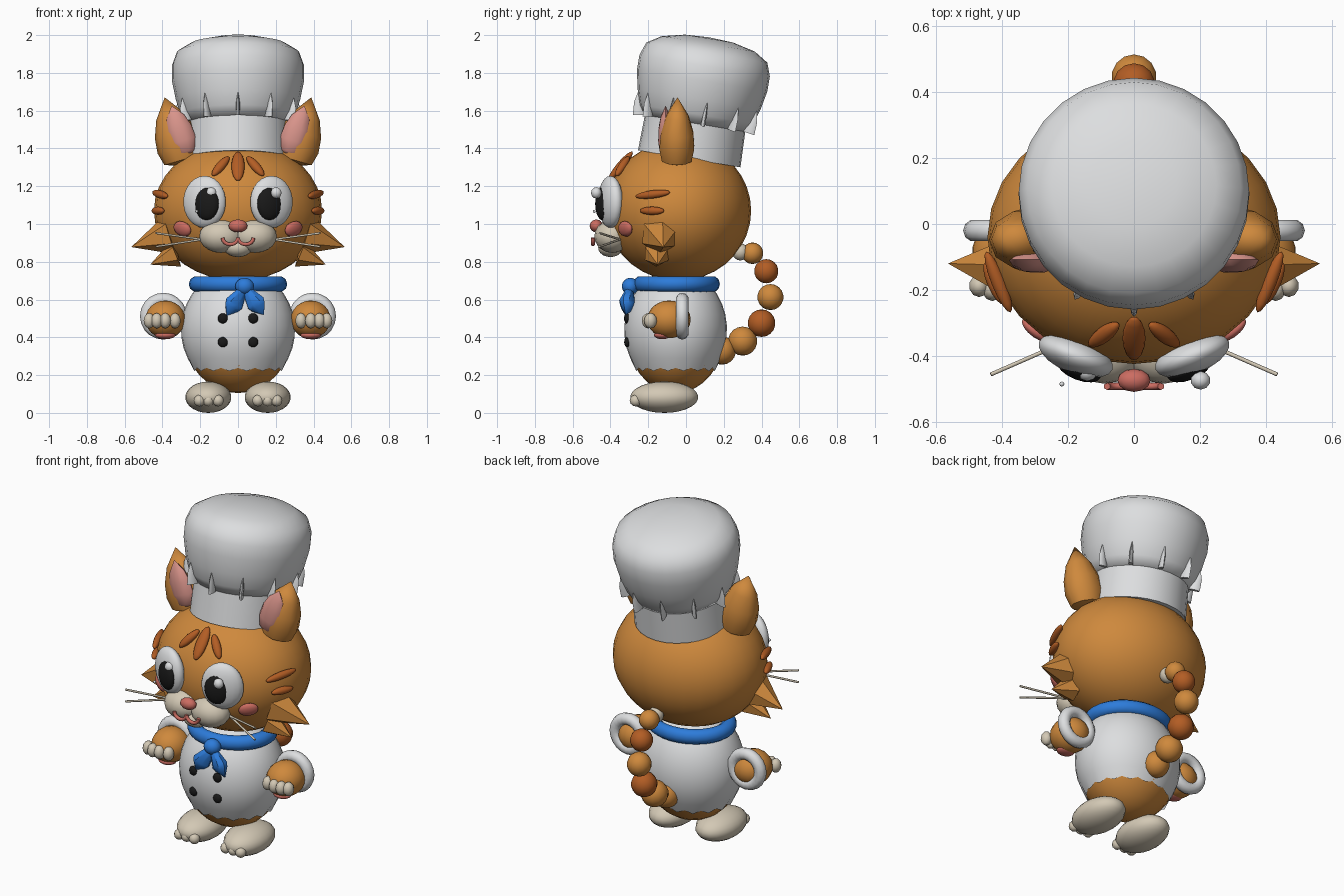
import bpy, bmesh
from math import sin, cos, pi, radians, sqrt
from mathutils import Vector, Matrix, Euler

if "Cube" in bpy.data.objects:
    bpy.data.objects.remove(bpy.data.objects["Cube"])


def material(name, rgb):
    m = bpy.data.materials.new(name)
    m.use_nodes = True
    m.diffuse_color = (*rgb, 1)
    m.node_tree.nodes["Principled BSDF"].inputs["Base Color"].default_value = (*rgb, 1)
    return m


ORANGE = material("orange fur", (.62, .25, .046))
RUST = material("rust stripes", (.45, .11, .018))
WHITE = material("white cloth", (.72, .73, .74))
CREAM = material("cream fur", (.65, .58, .46))
BLUE = material("blue scarf", (.026, .20, .70))
PINK = material("pink ear", (.70, .30, .26))
ROSE = material("rose nose", (.60, .15, .12))
BLACK = material("black", (.01, .01, .01))


def finish(name, bm, mat, matrix, angle=40):
    bmesh.ops.transform(bm, matrix=matrix, verts=bm.verts)
    bmesh.ops.recalc_face_normals(bm, faces=bm.faces)
    mesh = bpy.data.meshes.new(name)
    bm.to_mesh(mesh)
    bm.free()
    mesh.materials.append(mat)
    mesh.shade_smooth()
    mesh.set_sharp_from_angle(angle=radians(angle))
    ob = bpy.data.objects.new(name, mesh)
    bpy.context.collection.objects.link(ob)
    return ob


def ellipsoid(name, mat, loc, radii, rot=None, seg=16):
    """Scaled sphere; rot is a 4x4 rotation."""
    bm = bmesh.new()
    bmesh.ops.create_uvsphere(bm, u_segments=seg, v_segments=seg * 2 // 3, radius=1)
    m = Matrix.Translation(loc) @ (rot or Matrix()) @ Matrix.Diagonal((*radii, 1))
    return finish(name, bm, mat, m, 80)


def lathe(name, mat, profile, matrix, seg=16, closed=False, angle=40):
    """Spin (radius, height) points about local z."""
    bm = bmesh.new()
    vs = [bm.verts.new((r, 0, h)) for r, h in profile]
    pairs = list(zip(vs, vs[1:])) + ([(vs[-1], vs[0])] if closed else [])
    es = [bm.edges.new(p) for p in pairs]
    bmesh.ops.spin(bm, geom=vs + es, cent=(0, 0, 0), axis=(0, 0, 1),
                   angle=2 * pi, steps=seg, use_merge=True)
    bmesh.ops.remove_doubles(bm, verts=bm.verts, dist=1e-5)
    return finish(name, bm, mat, matrix, angle)


def aim(base, tip, scale=(1, 1, 1)):
    """Matrix placing local z along base to tip, scaled on the model's x, y first."""
    d = Vector(tip) - Vector(base)
    q = Vector((0, 0, 1)).rotation_difference(d)
    return Matrix.Translation(base) @ q.to_matrix().to_4x4() @ Matrix.Diagonal((*scale, 1))


def torus(name, mat, major, minor, matrix, seg=28):
    ring = [(major + minor * cos(i * pi / 5), minor * sin(i * pi / 5)) for i in range(10)]
    return lathe(name, mat, ring, matrix, seg, closed=True, angle=80)


def tube(name, mat, points, radius):
    cu = bpy.data.curves.new(name, "CURVE")
    cu.dimensions = "3D"
    cu.bevel_depth, cu.bevel_resolution, cu.use_fill_caps = radius, 1, True
    sp = cu.splines.new("POLY")
    sp.points.add(len(points) - 1)
    for p, co in zip(sp.points, points):
        p.co = (*co, 1)
    temp = bpy.data.objects.new(name + "_path", cu)
    mesh = bpy.data.meshes.new_from_object(temp)
    bpy.data.objects.remove(temp)
    mesh.materials.clear()
    mesh.materials.append(mat)
    mesh.shade_smooth()
    bpy.context.collection.objects.link(bpy.data.objects.new(name, mesh))


# Head, and markings that lie on its surface
HEAD, HEAD_R = Vector((0, -.04, 1.07)), Vector((.445, .385, .37))
ellipsoid("head", ORANGE, HEAD, HEAD_R, seg=28)


def marking(name, mat, near, along, radii):
    d = Vector([(p - c) / r for p, c, r in zip(near, HEAD, HEAD_R)]).normalized()
    n = Vector([a / r for a, r in zip(d, HEAD_R)]).normalized()
    t = Vector(along)
    t = (t - n * t.dot(n)).normalized()
    rot = Matrix((n.cross(t), n, t)).transposed().to_4x4()
    loc = HEAD + Vector([a * r for a, r in zip(d, HEAD_R)])
    ellipsoid(name, mat, loc + n * .008, radii, rot, 12)


marking("forehead_stripe_middle", RUST, (0, -.34, 1.3), (0, 0, 1), (.035, .022, .1))

# Body, jacket with a scalloped hem, scarf
ellipsoid("body", ORANGE, (0, -.055, .43), (.29, .262, .325), seg=24)
hem = -.68
arc = [(cos(a), sin(a)) for a in [hem + i * (pi / 2 - hem) / 12 for i in range(13)]]
jacket = lathe("jacket", WHITE, arc, Matrix.Translation((0, -.055, .44))
               @ Matrix.Diagonal((.302, .272, .32, 1)), 32, angle=80)
low = min(v.co.z for v in jacket.data.vertices) + .005
for i, v in enumerate([v for v in jacket.data.vertices if v.co.z < low]):
    v.co.z -= .018 * (i % 2)
for sx in (-1, 1):
    for z in (.5, .375):
        y = -.055 - .272 * sqrt(1 - (.08 / .302) ** 2 - ((z - .44) / .32) ** 2)
        ellipsoid("button", BLACK, (sx * .08, y, z), (.027, .016, .027), seg=12)
torus("scarf_ring", BLUE, .218, .043,
      Matrix.Translation((0, -.05, .682)) @ Matrix.Diagonal((1, .88, 1, 1)))
ellipsoid("scarf_knot", BLUE, (.035, -.295, .67), (.05, .045, .045), seg=12)
for x in (-.06, .14):
    lathe("scarf_tail", BLUE, [(0, 0), (.025, .015), (.056, .105), (.045, .13), (0, .18)],
          aim((.035, -.295, .665), (x, -.32, .515), (1, .75, 1)), 8)

# Muzzle, nose and chin
ellipsoid("chin", CREAM, (0, -.40, .875), (.075, .065, .05))
ellipsoid("nose", ROSE, (0, -.475, .99), (.05, .035, .034), seg=12)

for s, side in ((-1, "right"), (1, "left")):
    # Face
    ellipsoid(side + "_muzzle", CREAM, (s * .09, -.39, .935), (.115, .095, .088))
    tube(side + "_mouth", ROSE,
         [(s * .041 + .041 * cos(a), -.493, .927 + .035 * sin(a))
          for a in [pi + i * pi / 8 for i in range(9)]], .011)
    yaw = Matrix.Rotation(s * radians(21), 4, "Z")
    ellipsoid(side + "_eye", WHITE, (s * .177, -.40, 1.117), (.12, .055, .138), yaw, 20)
    ellipsoid(side + "_pupil", BLACK, (s * .167, -.442, 1.107), (.07, .032, .087), yaw)
    ellipsoid(side + "_eye_shine", WHITE, (.03 + s * .172, -.462 - s * .013, 1.165),
              (.03, .028, .03), seg=10)
    ellipsoid(side + "_eye_glint", WHITE, (-.047 + s * .172, -.468 + s * .018, 1.067),
              (.008, .008, .008), seg=8)
    marking(side + "_blush", ROSE, (s * .295, -.32, .975), (1, 0, 0), (.042, .022, .055))
    for z in (.952, .88):
        tube(side + "_whisker", CREAM,
             [(s * .19, -.35, .918), (s * .435, -.457, z)], .006)
    marking(side + "_forehead_stripe", RUST, (s * .092, -.335, 1.305), (-s * .045, 0, .1),
            (.025, .022, .075))
    for z, length in ((1.158, .1), (1.07, .07)):
        marking(side + "_temple_stripe", RUST, (s * .42, -.178, z), (0, 1, 0),
                (.022, .022, length))

    # Cheek tufts
    for base, tip, r in (((.35, -.135, .945), (.565, -.12, .878), .108),
                         ((.32, -.155, .845), (.465, -.15, .785), .072)):
        base, tip = Vector((s * base[0], *base[1:])), Vector((s * tip[0], *tip[1:]))
        lathe(side + "_cheek_tuft", ORANGE, [(0, 0), (r, .01), (0, (tip - base).length)],
              aim(base, tip), 6)

    # Ears
    lathe(side + "_ear", ORANGE,
          [(0, 0), (.085, .03), (.1, .1), (.093, .18), (.065, .27), (0, .375)],
          aim((s * .285, -.05, 1.31), (s * .385, -.045, 1.66), (1.18, .97, 1)), 10, angle=50)
    lathe(side + "_inner_ear", PINK,
          [(0, 0), (.05, .03), (.066, .09), (.062, .16), (.045, .22), (0, .285)],
          aim((s * .265, -.11, 1.355), (s * .35, -.108, 1.62), (1.1, .6, 1)), 10, angle=50)

    # Paws with cuffs
    ellipsoid(side + "_paw", ORANGE, (s * .385, -.09, .495), (.107, .115, .1), seg=18)
    torus(side + "_cuff", WHITE, .09, .034,
          Matrix.Translation((s * .395, -.02, .512)) @ Matrix.Rotation(pi / 2, 4, "X"), 20)
    for i, x in enumerate((.333, .385, .43, .47)):
        ellipsoid(side + "_finger", CREAM, (s * x, -.2 + .012 * (i in (0, 3)), .488),
                  (.031, .034, .041), seg=10)
    ellipsoid(side + "_paw_pad", ROSE, (s * .385, -.125, .412), (.055, .045, .022), seg=12)

    # Feet
    ellipsoid(side + "_foot", CREAM, (s * .157, -.115, .083), (.122, .18, .083), seg=20)
    for x in (.105, .157, .205):
        ellipsoid(side + "_toe", CREAM, (s * x, -.266, .065), (.031, .032, .031), seg=10)

# Tail of beads
for y, z, r, mat in ((.19, .33, .075, ORANGE), (.30, .38, .077, ORANGE),
                     (.40, .475, .073, RUST), (.447, .613, .069, ORANGE),
                     (.425, .75, .064, RUST), (.352, .845, .057, ORANGE),
                     (.288, .852, .045, CREAM)):
    ellipsoid("tail_bead", mat, (0, y, z), (r, r, r), seg=14)

# Tilted chef hat: band, puff and pleats
HAT = Matrix.Translation((0, .017, 1.345)) @ Matrix.Rotation(radians(-9.4), 4, "X")
lathe("hat_band", WHITE, [(0, 0), (.275, 0), (.268, .24), (0, .24)], HAT, 28)
lathe("hat_puff", WHITE,
      [(0, .19), (.272, .19), (.305, .24), (.33, .32), (.35, .42), (.35, .5), (.325, .57),
       (.25, .617), (.13, .645), (0, .652)], HAT, 28, angle=60)
for i in range(11):
    turn = Matrix.Rotation(2 * pi * i / 11 - pi / 2, 4, "Z")
    lathe("hat_pleat", WHITE, [(0, 0), (.03, 0), (.024, .07), (0, .14)],
          HAT @ turn @ Matrix.Translation((.3, 0, .185))
          @ Matrix.Rotation(radians(9), 4, "Y") @ Matrix.Diagonal((1.1, .4, 1, 1)), 8)
